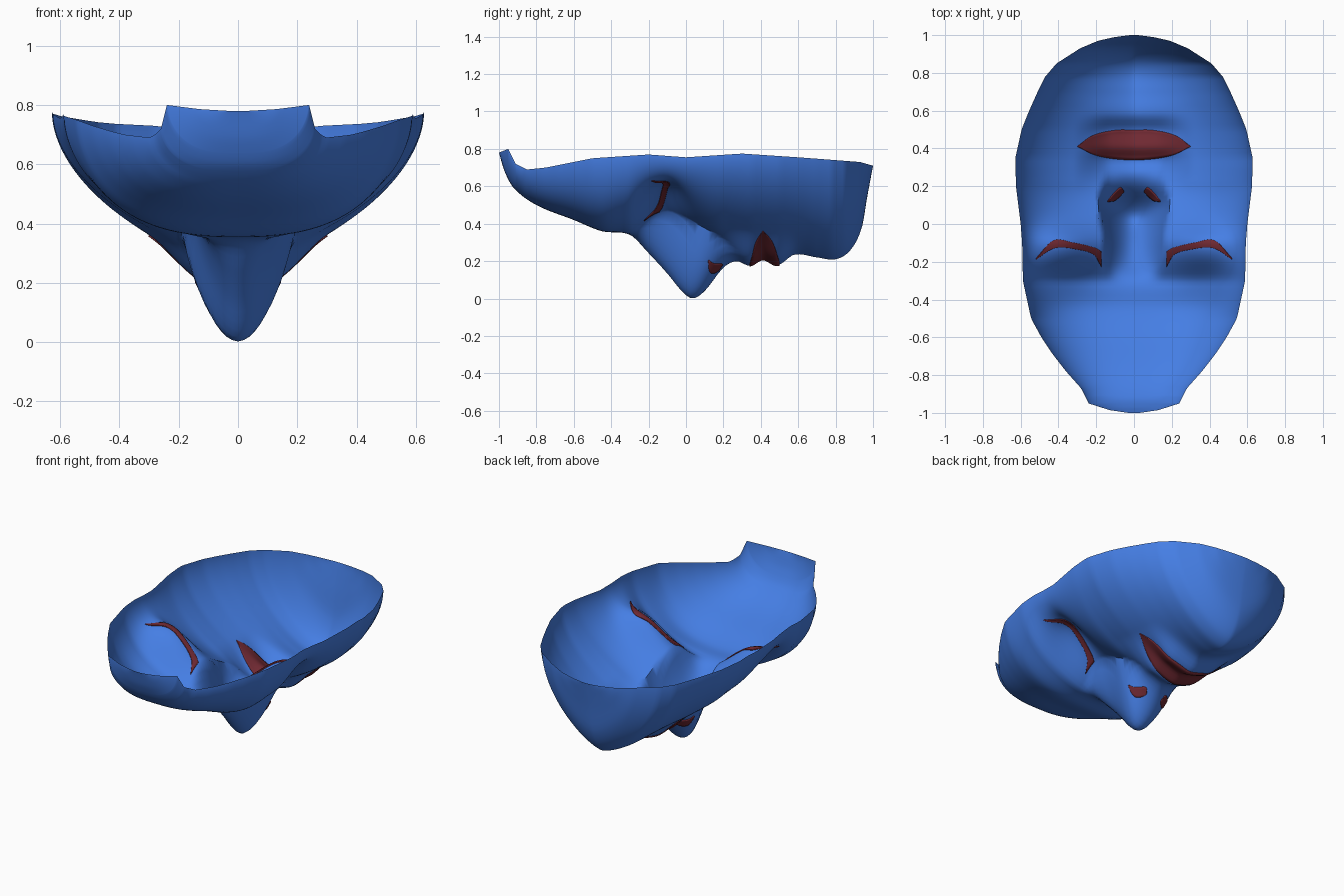
import bpy, bmesh, math

if "Cube" in bpy.data.objects:
    bpy.data.objects.remove(bpy.data.objects["Cube"])

# ---- profile tables along y (forehead -1 ... chin +1) ----
WIDTH = [(-1, .03), (-.985, .13), (-.95, .24), (-.87, .28), (-.78, .36), (-.69, .43), (-.6, .49),
         (-.5, .545), (-.3, .588), (-.1, .592), (0, .6), (.2, .625), (.35, .628), (.5, .595),
         (.6, .555), (.7, .51), (.78, .47), (.85, .41), (.93, .285), (.97, .19), (.99, .1), (1, .02)]
RIM = [(-1, .78), (-.95, .80), (-.91, .72), (-.85, .69), (-.75, .70), (-.5, .75), (-.2, .77),
       (0, .755), (.3, .775), (.6, .755), (.8, .74), (.93, .73), (1, .71)]
RIDGE = [(-1, .78), (-.97, .68), (-.92, .59), (-.8, .5), (-.6, .42), (-.45, .36), (-.3, .34),
         (-.2, .24), (-.1, .13), (-.02, .035), (.035, 0), (.1, .04), (.2, .165), (.27, .2),
         (.34, .175), (.41, .21), (.49, .178), (.58, .235), (.7, .22), (.8, .21), (.88, .26),
         (.94, .38), (.97, .55), (1, .71)]
BASE = [(-.3, .34), (-.15, .40), (0, .39), (.1, .34), (.2, .27), (.28, .2)]
CHEEK = [(.1, .33), (.25, .28), (.41, .25), (.6, .235), (.72, .22)]
NOSE_W = [(-.3, .14), (-.15, .16), (0, .17), (.1, .185), (.15, .18), (.28, .14)]
NOSE_P = [(-.3, 1.2), (-.05, 1), (.08, .67), (.28, .67)]
BULGE = [(-1, 3), (-.45, 2.8), (-.2, 2), (.2, 1.5), (.5, 1.4), (.8, 1.35), (1, 1.5)]


def lin(tab, y):
    if y <= tab[0][0]:
        return tab[0][1]
    for (a, p), (b, q) in zip(tab, tab[1:]):
        if y <= b:
            return p + (q - p) * (y - a) / (b - a)
    return tab[-1][1]


def smooth(tab, y):
    """Cubic Hermite interpolation of a table."""
    n = len(tab)
    y = min(max(y, tab[0][0]), tab[-1][0])

    def slope(i):
        a, b = tab[max(i - 1, 0)], tab[min(i + 1, n - 1)]
        return (b[1] - a[1]) / (b[0] - a[0])
    i = next((k for k in range(n - 1) if y <= tab[k + 1][0]), n - 2)
    (a, p), (b, q) = tab[i], tab[i + 1]
    h = b - a
    s = (y - a) / h
    return ((2*s**3 - 3*s*s + 1) * p + (s**3 - 2*s*s + s) * h * slope(i)
            + (3*s*s - 2*s**3) * q + (s**3 - s*s) * h * slope(i + 1))


def height(x, y):
    """Height of the face sheet at a point."""
    x = abs(x)
    w, rim, ridge = lin(WIDTH, y), lin(RIM, y), smooth(RIDGE, y)
    t = min(x / w, 1)
    in_nose = -.3 < y < .28
    c = max(smooth(BASE, y), ridge) if in_nose else ridge
    # away from the middle the lips fade into an even cheek
    mid = c
    if .1 < y < .72:
        f = min(max((x - .12) / .2, 0), 1)
        f = f * f * (3 - 2 * f) * min(1, (y - .1) / .12, (.72 - y) / .1)
        mid = c + (smooth(CHEEK, y) - c) * f
    z = mid + (rim - mid) * (1 - max(0, 1 - t ** lin(BULGE, y)) ** .55)
    # eye socket: long slope down from the brow, short one up to the cheek
    d = y + .11
    z += .12 * math.exp(-((x - .37) / .2) ** 2 - (d / (.15 if d < 0 else .1)) ** 2) * (1 - t ** 6)
    # nose
    if in_nose:
        z -= (c - ridge) * max(0, 1 - (x / lin(NOSE_W, y)) ** 2) ** lin(NOSE_P, y)
    return z


def material(name, col):
    m = bpy.data.materials.new(name)
    m.diffuse_color = col
    m.use_nodes = True
    m.node_tree.nodes["Principled BSDF"].inputs["Base Color"].default_value = m.diffuse_color
    return m


def sheet(name, rows, mat, thickness=0):
    bm = bmesh.new()
    vs = [[bm.verts.new(p) for p in r] for r in rows]
    for a, b in zip(vs, vs[1:]):
        for i in range(len(a) - 1):
            bm.faces.new((a[i], b[i], b[i + 1], a[i + 1]))
    bmesh.ops.remove_doubles(bm, verts=bm.verts, dist=1e-5)
    me = bpy.data.meshes.new(name)
    bm.to_mesh(me)
    bm.free()
    me.materials.append(mat)
    ob = bpy.data.objects.new(name, me)
    bpy.context.collection.objects.link(ob)
    bpy.context.view_layer.objects.active = ob
    ob.select_set(True)
    bpy.ops.object.shade_smooth_by_angle(angle=math.radians(50))
    ob.select_set(False)
    if thickness:
        s = ob.modifiers.new("thickness", 'SOLIDIFY')
        s.thickness, s.offset = thickness, 0
    return ob


def patch(name, low, high, mat, side=1, nx=32, ny=10):
    """Coloured area between two y(x) curves, laid on the face sheet."""
    x0, x1 = low[0][0], low[-1][0]
    rows = []
    for j in range(ny + 1):
        r = []
        for i in range(nx + 1):
            x = x0 + (x1 - x0) * i / nx
            a, b = smooth(low, x), smooth(high, x)
            y = a + (b - a) * j / ny
            r.append((x * side, y, height(x, y)))
        rows.append(r)
    return sheet(name, rows, mat, .01)


blue = material("mask_blue", (.06, .21, .78, 1))
red = material("dark_red", (.16, .022, .032, 1))

# face shell
NX, NY = 100, 130
ys = sorted([-math.cos(math.pi * j / NY) for j in range(NY + 1)] + [-.95, -.91])
rows = []
for y in ys:
    w = lin(WIDTH, y)
    xs = [w * math.sin(math.pi / 2 * (2 * i / NX - 1)) for i in range(NX + 1)]
    rows.append([(x, y, height(x, y)) for x in xs])
sheet("face_shell", rows, blue)

# lips
patch("lips", [(-.3, .41), (-.2, .363), (0, .34), (.2, .363), (.3, .41)],
      [(-.3, .412), (-.22, .468), (-.1, .497), (0, .498), (.1, .497), (.22, .468), (.3, .412)], red, nx=48)

# eye slits and nostrils
for side, tag in ((1, "right"), (-1, "left")):
    patch(tag + "_eye_slit",
          [(.175, -.225), (.21, -.165), (.3, -.135), (.42, -.127), (.52, -.186)],
          [(.175, -.145), (.21, -.125), (.33, -.098), (.43, -.09), (.52, -.182)], red, side)
    patch(tag + "_nostril",
          [(.055, .172), (.075, .15), (.105, .125), (.14, .118)],
          [(.055, .178), (.07, .195), (.1, .172), (.14, .124)], red, side, nx=12, ny=5)
